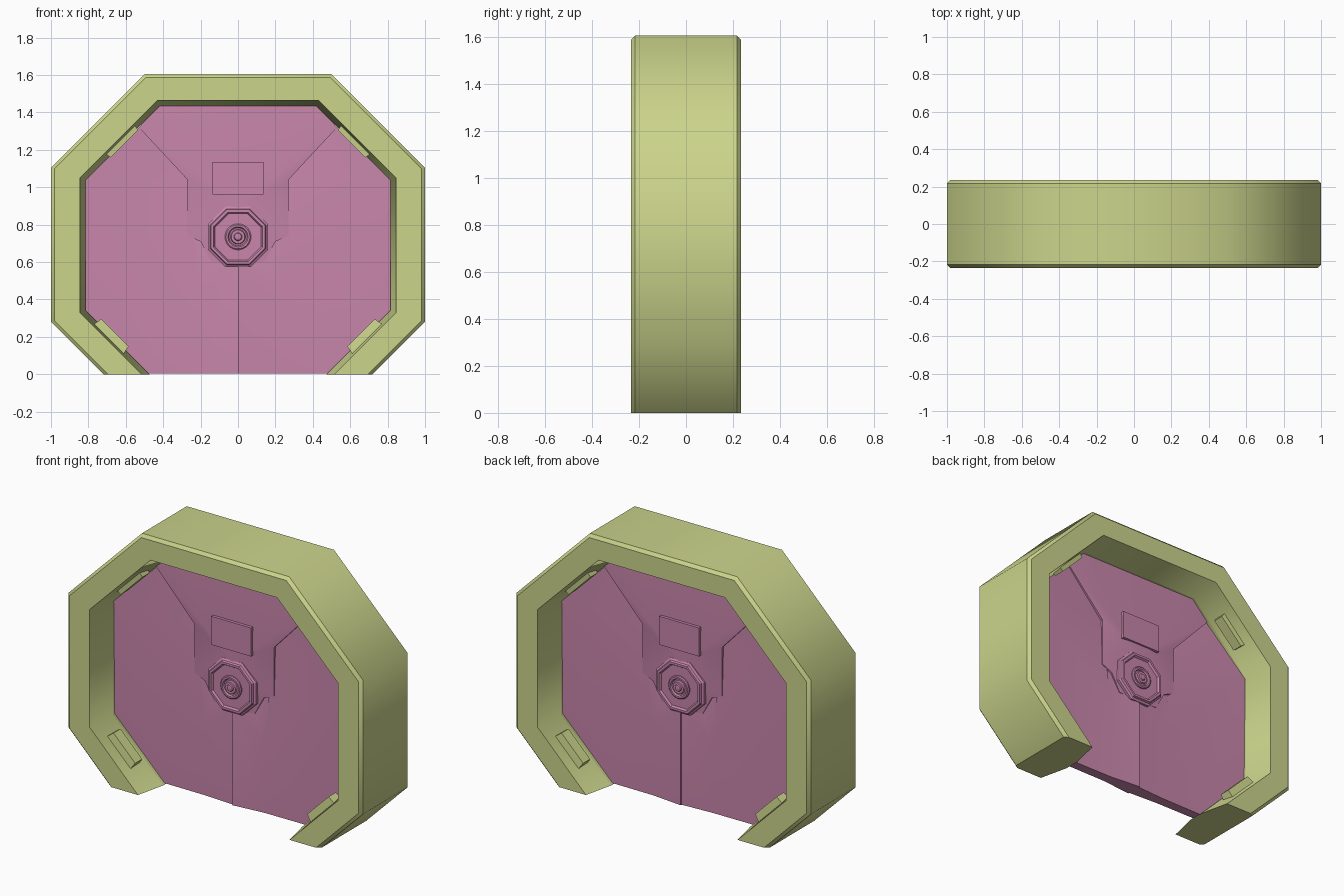
import bpy, bmesh, math
from mathutils import Vector, Matrix

if "Cube" in bpy.data.objects:
    bpy.data.objects.remove(bpy.data.objects["Cube"])


def material(name, rgb):
    m = bpy.data.materials.new(name)
    m.diffuse_color = (*rgb, 1)
    m.use_nodes = True
    m.node_tree.nodes["Principled BSDF"].inputs["Base Color"].default_value = m.diffuse_color
    return m


GREEN = material("pale green", (0.60, 0.66, 0.26))
PINK = material("dusty pink", (0.58, 0.24, 0.41))


def finish(bm, name, mat, angle=None):
    bmesh.ops.recalc_face_normals(bm, faces=bm.faces)
    me = bpy.data.meshes.new(name)
    bm.to_mesh(me)
    bm.free()
    me.materials.append(mat)
    ob = bpy.data.objects.new(name, me)
    bpy.context.collection.objects.link(ob)
    if angle:
        bpy.context.view_layer.objects.active = ob
        ob.select_set(True)
        bpy.ops.object.shade_smooth_by_angle(angle=math.radians(angle))
        ob.select_set(False)
    return ob


def mirror_y(bm):
    """Copy the front half to the back and weld it on y = 0."""
    geom = bmesh.ops.duplicate(bm, geom=bm.verts[:] + bm.edges[:] + bm.faces[:])["geom"]
    for v in geom:
        if isinstance(v, bmesh.types.BMVert):
            v.co.y = -v.co.y
    bmesh.ops.remove_doubles(bm, verts=bm.verts, dist=0.0005)


def arch(half, top, upper, lower, d):
    """Open-bottomed octagon shrunk by d, as x-z points from right foot to left foot."""
    a, t, u, l = half - d, top - d, upper - 1.414 * d, lower - 1.414 * d
    right = [(l, 0), (a, a - l), (a, u - a), (u - t, t)]
    return right + [(-x, z) for x, z in reversed(right)]


OUTER = (1.0, 1.605, 2.105, 0.72)
INNER = (0.845, 1.465, 1.895, 0.515)

# Frame: closed cross-section swept round the arch
section = [(OUTER, 0.018, -0.235), (OUTER, 0, -0.217), (OUTER, 0, 0.217),
           (OUTER, 0.018, 0.235), (INNER, 0, 0.235), (INNER, 0.03, 0.05),
           (INNER, 0.03, -0.05), (INNER, 0, -0.235)]
bm = bmesh.new()
rings = [[bm.verts.new((x, y, z)) for x, z in arch(*s, d)] for s, d, y in section]
for i, ring in enumerate(rings):
    nxt = rings[(i + 1) % len(rings)]
    for j in range(len(ring) - 1):
        bm.faces.new((ring[j], ring[j + 1], nxt[j + 1], nxt[j]))
for j in (0, -1):
    bm.faces.new([r[j] for r in rings])
for f in bm.faces:
    f.smooth = True
for e in bm.edges:
    a, b = e.verts
    if abs(a.co.y - b.co.y) < 1e-5 or max(a.co.z, b.co.z) < 1e-5:
        e.smooth = False
finish(bm, "frame", GREEN)


# Brackets on the diagonal inner walls
def bracket(name, sx, x, z, slope):
    bm = bmesh.new()
    for sy in (-1, 1):
        along = Vector((sx, 0, slope)).normalized()
        normal = Vector((-sx * slope, 0, 1)).normalized()
        rot = Matrix((along, Vector((0, 1, 0)), normal)).transposed().to_4x4()
        place = Matrix.Translation((sx * x, sy * 0.13, z)) @ rot
        verts = bmesh.ops.create_cube(
            bm, size=1, matrix=place @ Matrix.Diagonal((0.225, 0.08, 0.05, 1)))["verts"]
        # taper the exposed side
        inward = Vector((-sx * x, 0, 0.75 - z))
        sign = 1 if normal.dot(inward) > 0 else -1
        inv = place.inverted()
        for v in verts:
            p = inv @ v.co
            if p.z * sign > 0:
                v.co = place @ Vector((p.x * 0.92, p.y * 0.85, p.z))
    finish(bm, name, GREEN)


for side, sx in (("right", 1), ("left", -1)):
    bracket("upper_bracket_" + side, sx, 0.625, 1.25, -1)
    bracket("lower_bracket_" + side, sx, 0.675, 0.205, 1)


def panel(name, pts, faces):
    """Relief panel: points are (x, z, depth); edges are closed back to y = 0."""
    bm = bmesh.new()
    vs = [bm.verts.new((x, -d, z)) for x, z, d in pts]
    for f in faces:
        bm.faces.new([vs[i] for i in f])
    rim = [e for e in bm.edges if e.is_boundary]
    ext = bmesh.ops.extrude_edge_only(bm, edges=rim)["geom"]
    for v in ext:
        if isinstance(v, bmesh.types.BMVert):
            v.co.y = 0
    mirror_y(bm)
    finish(bm, name, PINK, 40)


# Side door panels with a diagonal ridge and a raised centre post
side_faces = [(0, 1, 2), (0, 2, 10, 11), (2, 3, 4), (2, 4, 10), (4, 5, 10),
              (5, 6, 10), (6, 7, 10), (7, 8, 10), (8, 9, 11, 10)]
for side, s, post in (("right", 1, 0.052), ("left", -1, 0.043)):
    pts = [(0.505, 0.005, 0.030), (0.815, 0.335, 0.032), (0.815, 1.045, 0.042),
           (0.53, 1.32, 0.028), (0.27, 1.04, 0.022), (0.27, 0.74, 0.022),
           (0.20, 0.71, 0.026), (0.14, 0.60, 0.032), (0, 0.585, post),
           (0, 0.005, post), (0.20, 0.45, 0.040), (0.20, 0.005, 0.032)]
    panel("door_panel_" + side, [(s * x, z, d) for x, z, d in pts], side_faces)

# Top door panel, fanned around its raised middle
half = [(0.42, 1.445, 0.036), (0.53, 1.32, 0.036), (0.27, 1.04, 0.036),
        (0.27, 0.74, 0.036), (0.20, 0.71, 0.036), (0.14, 0.60, 0.036)]
rim = half + [(0, 0.585, 0.04)] + [(-x, z, d) for x, z, d in reversed(half)]
n = len(rim)
panel("door_panel_top", rim + [(0, 0.9, 0.058)], [(i, (i + 1) % n, n) for i in range(n)])

# Small rectangular plate above the hub
bm = bmesh.new()
bmesh.ops.create_cube(bm, size=1, matrix=Matrix.Translation((0, 0, 1.048))
                      @ Matrix.Diagonal((0.27, 0.134, 0.175, 1)))
finish(bm, "door_plate", PINK)


# Hub: stepped octagon with a round knob, on both sides
def turned(name, profile, sides, angle):
    bm = bmesh.new()
    prev = None
    for r, d in profile:
        ring = []
        for k in range(sides):
            a = 2 * math.pi * (k + 0.5) / sides
            ring.append(bm.verts.new((r * math.cos(a), -d, 0.735 + r * math.sin(a))))
        if prev:
            for k in range(sides):
                m = (k + 1) % sides
                bm.faces.new((prev[k], prev[m], ring[m], ring[k]))
        prev = ring
    bm.faces.new(prev)
    mirror_y(bm)
    finish(bm, name, PINK, angle)


turned("hub_octagon", [(0.175, 0), (0.175, 0.055), (0.162, 0.062), (0.157, 0.074),
                       (0.142, 0.074), (0.134, 0.062)], 8, 20)
turned("hub_knob", [(0.07, 0), (0.07, 0.070), (0.064, 0.075), (0.054, 0.075),
                    (0.048, 0.066), (0.040, 0.066), (0.036, 0.076), (0.022, 0.076),
                    (0.018, 0.083), (0.010, 0.085)], 24, 35)
